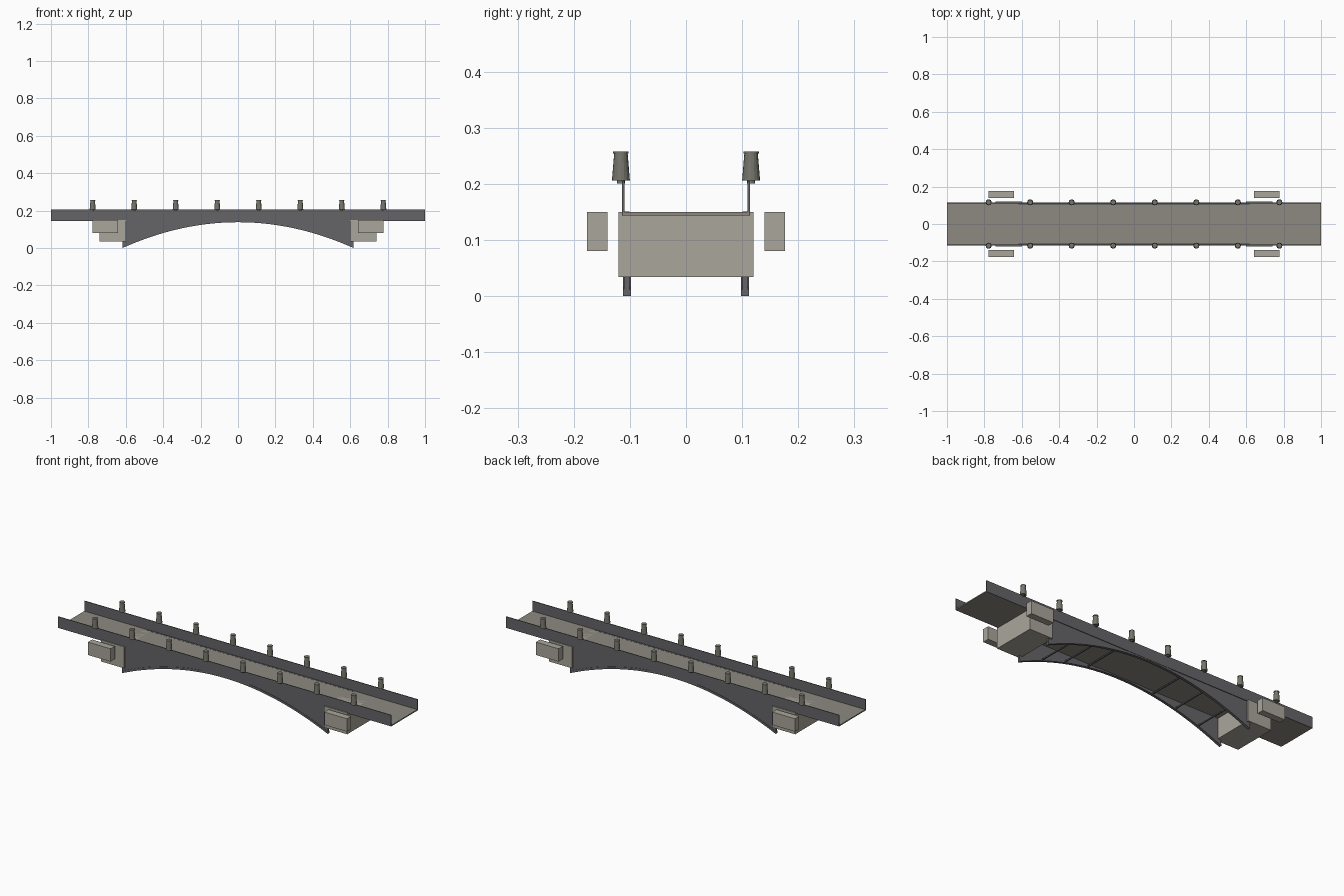
import bpy, bmesh, math

if "Cube" in bpy.data.objects:
    bpy.data.objects.remove(bpy.data.objects["Cube"])

def material(name, rgb):
    m = bpy.data.materials.new(name)
    m.diffuse_color = (*rgb, 1)
    m.use_nodes = True
    m.node_tree.nodes["Principled BSDF"].inputs["Base Color"].default_value = m.diffuse_color
    return m

STONE = material("stone", (0.40, 0.38, 0.33))
IRON = material("iron", (0.13, 0.13, 0.14))
ROAD = material("road", (0.27, 0.25, 0.22))
LAMP = material("lamp_metal", (0.18, 0.18, 0.15))

def finish(name, bm, mat):
    bmesh.ops.recalc_face_normals(bm, faces=bm.faces)
    me = bpy.data.meshes.new(name)
    bm.to_mesh(me)
    bm.free()
    me.materials.append(mat)
    ob = bpy.data.objects.new(name, me)
    bpy.context.collection.objects.link(ob)
    return ob

def box(name, x, y, z, mat):
    bm = bmesh.new()
    bmesh.ops.create_cube(bm, size=1)
    for v in bm.verts:
        v.co = [lo + (c + 0.5) * (hi - lo) for c, (lo, hi) in zip(v.co, (x, y, z))]
    return finish(name, bm, mat)

def strip(name, lower, upper, y0, y1, mat):
    """Solid between a lower and an upper curve in xz, extruded along y."""
    bm = bmesh.new()
    rows = [[bm.verts.new((x, y, z)) for (x, z), y in
             ((a, y0), (b, y0), (b, y1), (a, y1))] for a, b in zip(lower, upper)]
    for r, s in zip(rows, rows[1:]):
        for i in range(4):
            j = (i + 1) % 4
            bm.faces.new((r[i], r[j], s[j], s[i]))
    bm.faces.new(rows[0])
    bm.faces.new(rows[-1])
    return finish(name, bm, mat)

def lathe(name, profile, loc, mat, n=16):
    bm = bmesh.new()
    rings = [[bm.verts.new((loc[0] + r * math.cos(2 * math.pi * k / n),
                            loc[1] + r * math.sin(2 * math.pi * k / n), z))
              for k in range(n)] for r, z in profile]
    for a, b in zip(rings, rings[1:]):
        for k in range(n):
            bm.faces.new((a[k], a[(k + 1) % n], b[(k + 1) % n], b[k]))
    bm.faces.new(rings[0])
    bm.faces.new(rings[-1])
    return finish(name, bm, mat)

# Arch curve
SPAN, RISE, DEPTH, N = 0.618, 0.138, 0.012, 40
def arch_z(x):
    return RISE * (1 - (x / SPAN) ** 2)
xs = [SPAN * (2 * i / N - 1) for i in range(N + 1)]
low = [(x, arch_z(x)) for x in xs]
top = [(x, arch_z(x) + DEPTH) for x in xs]

# Road deck
box("deck", (-1, 1), (-0.112, 0.112), (0.144, 0.15), ROAD)

for s, side in ((-1, "front"), (1, "back")):
    def yy(a, b):
        return tuple(sorted((s * a, s * b)))
    # Parapet, arch rib and spandrel wall
    box(f"parapet_{side}", (-1, 1), yy(0.110, 0.114), (0.144, 0.205), IRON)
    strip(f"arch_rib_{side}", low, top, *yy(0.098, 0.1125), IRON)
    strip(f"spandrel_wall_{side}", [(x, z + 0.004) for x, z in low],
          [(x, 0.1505) for x in xs], *yy(0.1005, 0.1105), IRON)
    # Lamps along the parapet
    for i in range(8):
        x = -0.777 + i * 0.222
        lathe(f"lamp_{side}_{i + 1}",
              [(0.007, 0.201), (0.007, 0.206), (0.016, 0.206), (0.0120, 0.2545),
               (0.0138, 0.2545), (0.0138, 0.258)], (x, s * 0.116), LAMP)

# Abutments with detached wing walls
for e, end in ((-1, "left"), (1, "right")):
    box(f"abutment_{end}", sorted((e * 0.60, e * 0.74)), (-0.12, 0.12), (0.034, 0.15), STONE)
    for s, side in ((-1, "front"), (1, "back")):
        box(f"wing_wall_{end}_{side}", sorted((e * 0.642, e * 0.778)),
            sorted((s * 0.14, s * 0.176)), (0.08, 0.15), STONE)
    # Cross struts between the ribs
    for i, x in enumerate((0.2, 0.34, 0.48)):
        z = arch_z(x) + DEPTH / 2
        box(f"cross_strut_{end}_{i + 1}", (e * x - 0.003, e * x + 0.003),
            (-0.1, 0.1), (z - 0.003, z + 0.003), IRON)
